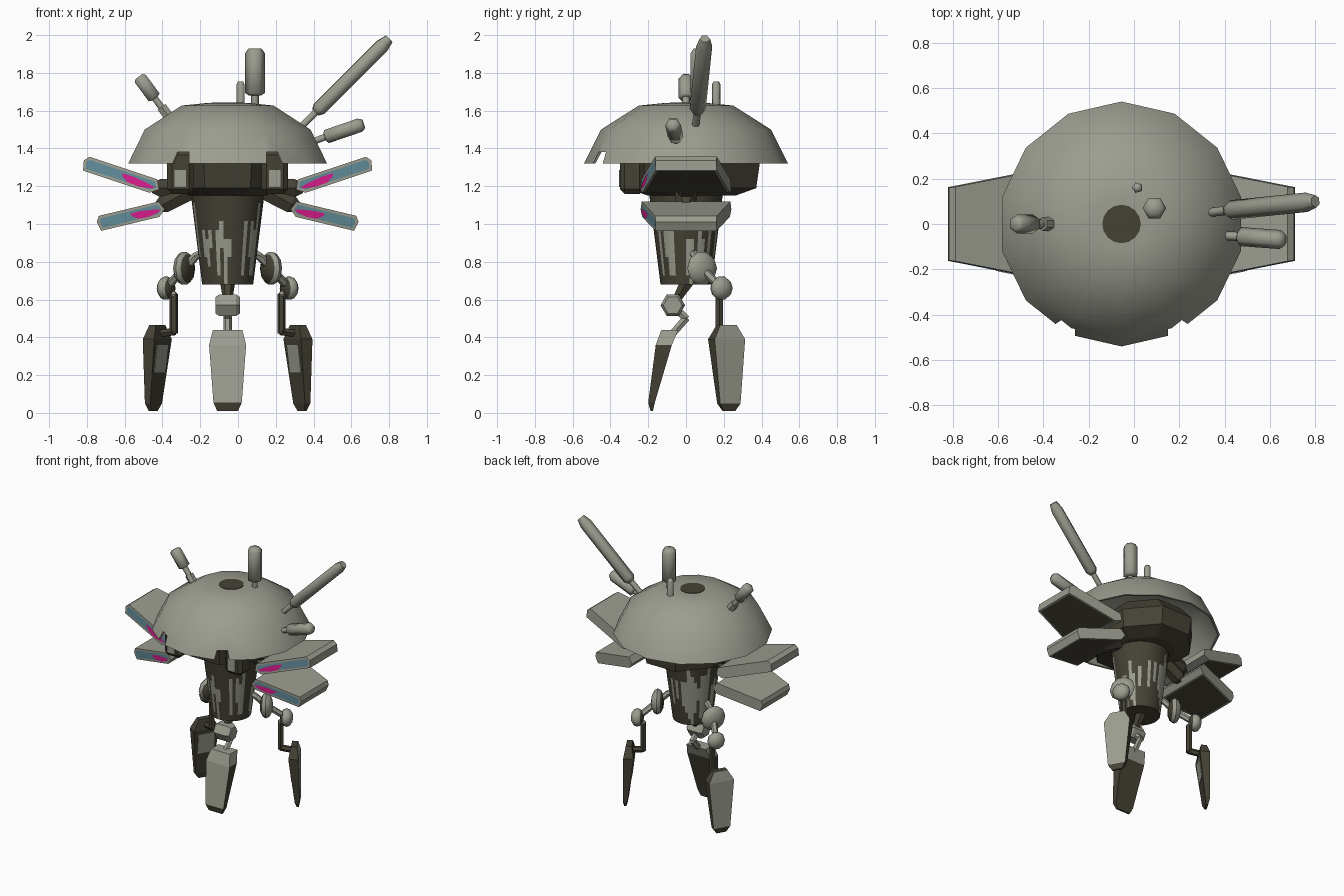
import bpy, bmesh, math, random
from mathutils import Vector, Matrix

random.seed(4)
cube = bpy.data.objects.get("Cube")
if cube:
    bpy.data.objects.remove(cube, do_unlink=True)

CX = -0.055  # x of the body axis


def material(name, rgb):
    m = bpy.data.materials.new(name)
    m.use_nodes = True
    m.diffuse_color = (*rgb, 1)
    m.node_tree.nodes["Principled BSDF"].inputs["Base Color"].default_value = (*rgb, 1)
    return m


LIGHT = material("pale grey", (0.33, 0.34, 0.28))
DARK = material("dark brown grey", (0.06, 0.054, 0.036))
TEAL = material("teal", (0.12, 0.26, 0.32))
PINK = material("magenta", (0.68, 0.012, 0.26))


def smooth_edges(ob, degrees):
    bpy.ops.object.select_all(action="DESELECT")
    ob.select_set(True)
    bpy.context.view_layer.objects.active = ob
    bpy.ops.object.shade_smooth_by_angle(angle=math.radians(degrees))


def finish(name, bm, mats, smooth=None, recalc=True):
    if recalc:
        bmesh.ops.recalc_face_normals(bm, faces=bm.faces[:])
    me = bpy.data.meshes.new(name)
    bm.to_mesh(me)
    bm.free()
    for m in mats:
        me.materials.append(m)
    ob = bpy.data.objects.new(name, me)
    bpy.context.collection.objects.link(ob)
    if smooth:
        smooth_edges(ob, smooth)
    return ob


def lathe_bm(profile, sides, phase=0.0, mat=Matrix()):
    """Spin (radius, height) points round z; open ends are capped."""
    bm = bmesh.new()
    rings = []
    for r, z in profile:
        angs = [phase + math.tau * i / sides for i in range(sides)]
        rings.append([bm.verts.new((r * math.cos(a), r * math.sin(a), z)) for a in angs])
    for a, b in zip(rings, rings[1:]):
        for i in range(sides):
            j = (i + 1) % sides
            bm.faces.new((a[i], a[j], b[j], b[i]))
    for ring, (r, z) in ((rings[0], profile[0]), (rings[-1], profile[-1])):
        if r > 0:
            bm.faces.new(ring)
    bmesh.ops.remove_doubles(bm, verts=bm.verts[:], dist=1e-5)
    bmesh.ops.transform(bm, matrix=mat, verts=bm.verts[:])
    return bm


def rod(name, a, b, rings, mat, sides=6, smooth=None):
    """Rod from a to b; rings are (fraction along, radius)."""
    a, b = Vector(a), Vector(b)
    d = b - a
    m = Matrix.Translation(a) @ d.to_track_quat("Z", "Y").to_matrix().to_4x4()
    return finish(name, lathe_bm([(r, f * d.length) for f, r in rings], sides, 0, m), [mat], smooth)


def box_bm(lo, hi):
    bm = bmesh.new()
    lo, hi = Vector(lo), Vector(hi)
    m = Matrix.Translation((lo + hi) / 2) @ Matrix.Diagonal((*(hi - lo), 1))
    bmesh.ops.create_cube(bm, size=1, matrix=m)
    return bm


AXIS = Matrix.Translation((CX, 0, 0))

# Dome shell with two tapered notches in its front rim
shell = [(0, 1.64), (0.12, 1.64), (0.25, 1.627), (0.45, 1.5), (0.54, 1.32),
         (0.525, 1.32), (0.435, 1.49), (0.24, 1.61), (0, 1.62)]
dome = finish("dome", lathe_bm(shell, 14, math.pi / 2, AXIS), [LIGHT])
for s in (-1, 1):
    bm = box_bm((0.38, -0.065, 1.26), (0.62, 0.065, 1.38))
    for v in bm.verts:
        if v.co.z > 1.3:
            v.co.y *= 0.55
    turn = Matrix.Rotation(math.radians(-90 + s * 28), 4, "Z")
    bmesh.ops.transform(bm, matrix=AXIS @ turn, verts=bm.verts[:])
    cutter = finish("notch_cutter", bm, [LIGHT])
    cutter.hide_render = True
    mod = dome.modifiers.new("notch", "BOOLEAN")
    mod.operation = "DIFFERENCE"
    mod.object = cutter
    bpy.context.view_layer.objects.active = dome
    bpy.ops.object.modifier_apply(modifier=mod.name)
    bpy.data.objects.remove(cutter, do_unlink=True)
smooth_edges(dome, 38)
finish("dome_cap", lathe_bm([(0.085, 1.638), (0.085, 1.643)], 16, 0, AXIS), [DARK])

# Faceted drum under the dome
drum = Matrix.Translation((CX, 0.03, 0)) @ Matrix.Diagonal((0.85, 1, 1, 1))
finish("drum", lathe_bm([(0.25, 1.15), (0.37, 1.19), (0.39, 1.32), (0.3, 1.42)], 8,
                        math.pi / 8, drum), [DARK])

# Tapered body with thin pale upright streaks, denser at the back
levels = [(0.135 + 0.06 * i / 10, 0.68 + 0.048 * i) for i in range(11)]
bm = lathe_bm(levels, 48, 0, AXIS)
streaks = [(random.uniform(0.66, 0.88), random.uniform(0.9, 1.14), random.random()) for _ in range(48)]
for f in bm.faces:
    c = f.calc_center_median()
    column = int((math.atan2(c.y, c.x - CX) % math.tau) / math.tau * 48)
    low, high, chance = streaks[column]
    if len(f.verts) == 4 and low < c.z < high and chance < (0.55 if c.y > 0 else 0.4):
        f.material_index = 1
finish("tapered_body", bm, [DARK, LIGHT], 40)

for s, side in ((1, "left"), (-1, "right")):
    # Front pods with a pale window
    x = CX + s * 0.25
    bm = box_bm((x - 0.07, -0.35, 1.16), (x + 0.07, -0.22, 1.39))
    bmesh.ops.bevel(bm, geom=bm.edges[:], offset=0.025, segments=1, affect="EDGES")
    finish("front_pod_" + side, bm, [DARK])
    finish("pod_window_" + side, box_bm((x - 0.03, -0.356, 1.195), (x + 0.03, -0.349, 1.285)), [LIGHT])

    # Wings: tapered slabs with a painted front edge and a dark underside panel
    outline = [(0, -0.2), (0.1, -1), (0.97, -1), (1, 0.3), (0.95, 1), (0.06, 1)]
    patch = [(0.06, -0.1), (0.1, -0.4), (0.25, -0.68), (0.4, -0.6), (0.48, -0.1), (0.5, 0.3),
             (0.36, 0.35), (0.18, 0.15)]
    for level, root, tip in (("upper", (0.36, 1.19), (0.765, 1.325)),
                             ("lower", (0.335, 1.085), (0.69, 1.0))):
        root, tip = Vector(root), Vector(tip)
        n = Vector((root.y - tip.y, tip.x - root.x)).normalized() * 0.04

        def wing_point(f, t, face, lift=0.0):
            p = root.lerp(tip, f) + n * t
            return (CX + s * p.x, face * (0.24 - 0.08 * f + lift), p.y)

        bm = bmesh.new()
        front, back = ([bm.verts.new(wing_point(f, t, q)) for f, t in outline] for q in (-1, 1))
        panel = bm.faces.new(front)
        bm.faces.new(back)
        sides = []
        for i in range(len(outline)):
            j = (i + 1) % len(outline)
            sides.append(bm.faces.new((front[i], front[j], back[j], back[i])))
        bmesh.ops.recalc_face_normals(bm, faces=bm.faces[:])
        for face, thickness, index in ((panel, 0.017, 1), (sides[1], 0.015, 3)):
            bmesh.ops.inset_region(bm, faces=[face], thickness=thickness)
            face.material_index = index
        spot = bm.faces.new([bm.verts.new(wing_point(f, t, -1, 0.004)) for f, t in patch])
        spot.material_index = 2
        spot.normal_update()
        if spot.normal.y > 0:
            spot.normal_flip()
        finish(f"{level}_wing_{side}", bm, [LIGHT, TEAL, PINK, DARK], recalc=False)
        # Strut from the drum to the wing
        rod(f"{level}_wing_strut_{side}", (CX + s * 0.18, 0, 1.19), (CX + s * (root.x + 0.04), 0, root.y),
            [(0, 0.06), (0.8, 0.055), (1, 0.03)], DARK)

# Antennas: thin stalk and thicker sleeve with a tapered tip
sleeve = [(0, 0.6), (0.05, 1), (0.9, 1), (1, 0.65)]
for name, foot, collar, tip, radius in (
        ("tall", (0.09, 0.07, 1.58), (0.09, 0.07, 1.68), (0.09, 0.07, 1.93), 0.052),
        ("long", (0.33, 0.05, 1.51), (0.41, 0.06, 1.59), (0.80, 0.10, 1.98), 0.043),
        ("short_left", (0.38, -0.05, 1.43), (0.46, -0.055, 1.46), (0.665, -0.07, 1.53), 0.042),
        ("short_right", (-0.37, 0, 1.57), (-0.44, 0, 1.665), (-0.525, 0, 1.78), 0.041)):
    rod(name + "_antenna_stalk", foot, collar, [(0, 0.02), (1.1, 0.02)], LIGHT, 6, 65)
    rod(name + "_antenna_sleeve", collar, tip, [(f, r * radius) for f, r in sleeve], LIGHT, 6, 65)
rod("short_right_antenna_base", (-0.36, 0, 1.56), (-0.405, 0, 1.62), [(0, 0.03), (1, 0.03)], LIGHT)
rod("small_antenna", (0.015, 0.16, 1.58), (0.015, 0.16, 1.755), [(0, 0.024), (0.9, 0.024), (1, 0.015)],
    LIGHT, 5, 75)

# Legs, in a frame of radial, tangent and height
front_foot = [(0.01, 0.175, 0.188, 0.055), (0.055, 0.165, 0.2, 0.075),
              (0.36, 0.075, 0.16, 0.098), (0.44, 0.04, 0.13, 0.078)]
side_foot = [(0.01, 0.448, 0.462, 0.035), (0.05, 0.437, 0.47, 0.062),
             (0.39, 0.395, 0.465, 0.093), (0.465, 0.41, 0.45, 0.05)]
front_path = [(-0.02, 0, 0.72), (0.07, 0, 0.57), (0, 0, 0.5), (0.08, 0, 0.41)]
side_path = [(0.11, -0.03, 0.86), (0.17, -0.04, 0.83), (0.242, -0.041, 0.765), (0.376, 0, 0.66),
             (0.335, 0.01, 0.62), (0.335, 0.01, 0.43), (0.42, 0, 0.42)]

for name, deg, flip, foot, path in (("front", -90, 1, front_foot, front_path),
                                    ("left", 30, 1, side_foot, side_path),
                                    ("right", 150, -1, side_foot, side_path)):
    frame = AXIS @ Matrix.Rotation(math.radians(deg), 4, "Z") @ Matrix.Diagonal((1, flip, 1, 1))
    outward = frame.to_3x3() @ Vector((1, 0, 0))

    # Blade foot, pale on its outer face and top
    bm = bmesh.new()
    rings = [[bm.verts.new(frame @ Vector(p)) for p in
              ((a, -w, z), (a, w, z), (b, w, z), (b, -w, z))] for z, a, b, w in foot]
    for lo, hi in zip(rings, rings[1:]):
        for i in range(4):
            j = (i + 1) % 4
            bm.faces.new((lo[i], lo[j], hi[j], hi[i]))
    bm.faces.new(rings[0])
    bm.faces.new(rings[-1])
    bmesh.ops.recalc_face_normals(bm, faces=bm.faces[:])
    for f in bm.faces:
        z = f.calc_center_median().z
        if (f.normal.dot(outward) > 0.5 and z > 0.045) or (z > 0.39 and name == "front"):
            f.material_index = 1
    finish(name + "_foot", bm, [DARK, LIGHT])

    # Jointed links
    for i, (a, b) in enumerate(zip(path, path[1:])):
        rod(f"{name}_leg_link_{i + 1}", frame @ Vector(a), frame @ Vector(b),
            [(-0.05, 0.022), (1.05, 0.022)], DARK if b[2] < 0.5 and name != "front" else LIGHT)

    # Knee joints
    if name == "front":
        rod("front_knee", frame @ Vector((0.07, -0.065, 0.57)), frame @ Vector((0.07, 0.065, 0.57)),
            [(0, 0.05), (0.15, 0.065), (0.85, 0.065), (1, 0.05)], LIGHT)
        rod("front_hip", (CX, 0.02, 0.72), (CX, -0.05, 0.6), [(0, 0.045), (1, 0.025)], DARK)
    else:
        for part, centre, r in (("hip", path[2], 0.09), ("knee", path[3], 0.064)):
            bm = bmesh.new()
            m = frame @ Matrix.Translation(centre) @ Matrix.Diagonal((0.045, r, r, 1))
            m = m @ Matrix.Rotation(math.pi / 2, 4, "Y")
            bmesh.ops.create_uvsphere(bm, u_segments=10, v_segments=6, radius=1, matrix=m)
            bmesh.ops.recalc_face_normals(bm, faces=bm.faces[:])
            for f in bm.faces:
                f.material_index = int(f.normal.dot(outward) < -0.8)
            finish(f"{name}_{part}_joint", bm, [LIGHT, DARK], 45)
        # Pale plate on the inner face of the foot
        bm = box_bm((-0.004, -0.06, 0.21), (0.004, 0.06, 0.36))
        for v in bm.verts:
            v.co.x += 0.443 - 0.123 * v.co.z
        bmesh.ops.transform(bm, matrix=frame, verts=bm.verts[:])
        finish(name + "_foot_plate", bm, [LIGHT])
